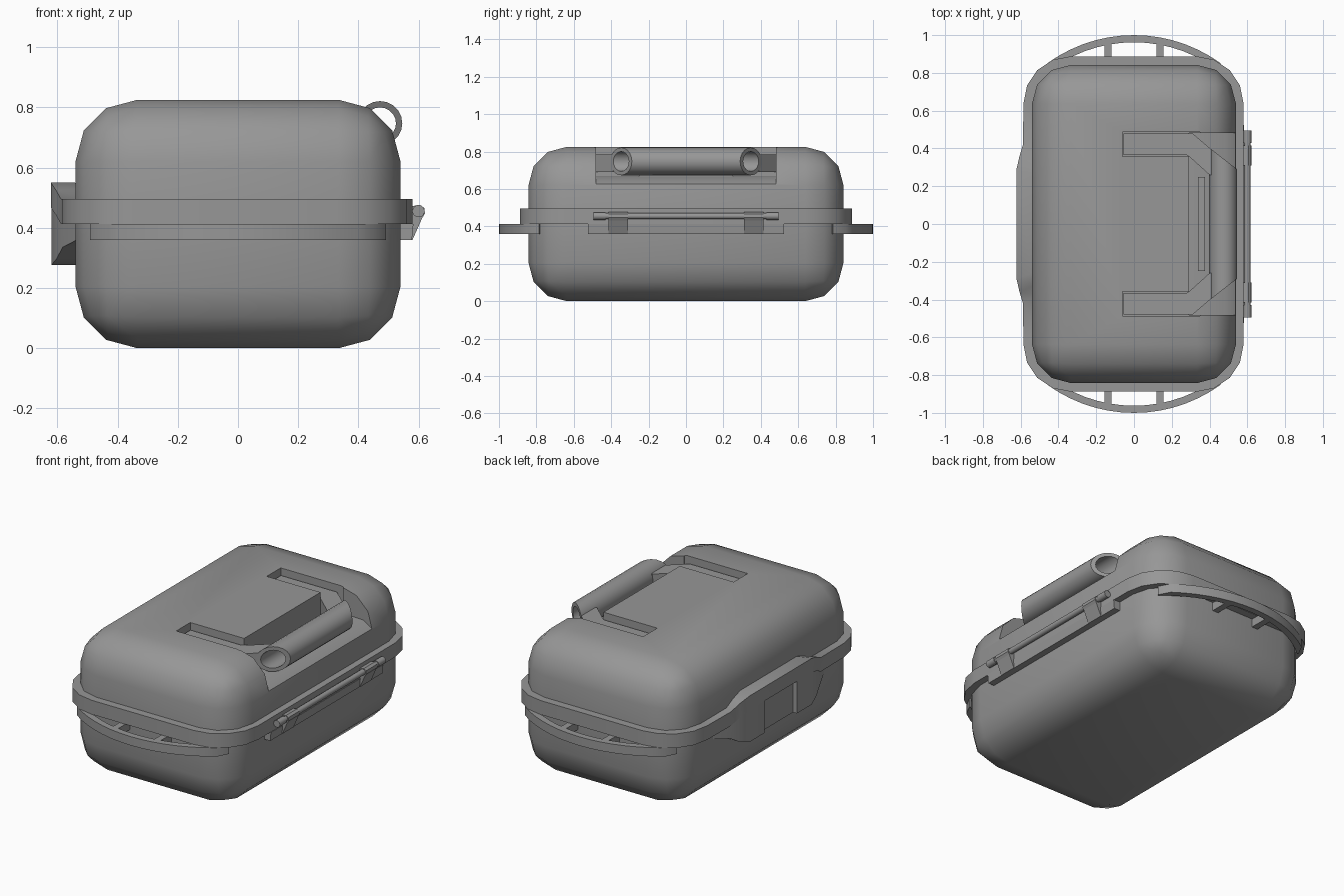
import bpy, bmesh, math

if "Cube" in bpy.data.objects:
    bpy.data.objects.remove(bpy.data.objects["Cube"])

# Dark grey plastic
grey = bpy.data.materials.new("dark_grey")
grey.diffuse_color = (0.31, 0.31, 0.31, 1)
grey.use_nodes = True
grey.node_tree.nodes["Principled BSDF"].inputs["Base Color"].default_value = grey.diffuse_color


def finish(name, bm, smooth=True):
    bmesh.ops.recalc_face_normals(bm, faces=bm.faces[:])
    me = bpy.data.meshes.new(name)
    bm.to_mesh(me)
    bm.free()
    me.materials.append(grey)
    ob = bpy.data.objects.new(name, me)
    bpy.context.collection.objects.link(ob)
    if smooth:
        smooth_obj(ob)
    return ob


def smooth_obj(ob):
    bpy.ops.object.select_all(action='DESELECT')
    ob.select_set(True)
    bpy.context.view_layer.objects.active = ob
    bpy.ops.object.shade_smooth_by_angle(angle=math.radians(40))


def prism(name, pts, axis, a, b):
    """Extrude a 2D profile: axis 'y' takes (x, z) points, axis 'z' takes (x, y)."""
    bm = bmesh.new()
    put = (lambda p, t: (p[0], t, p[1])) if axis == 'y' else (lambda p, t: (p[0], p[1], t))
    lo = [bm.verts.new(put(p, a)) for p in pts]
    hi = [bm.verts.new(put(p, b)) for p in pts]
    n = len(pts)
    bm.faces.new(lo)
    bm.faces.new(hi)
    for i in range(n):
        j = (i + 1) % n
        bm.faces.new((lo[i], lo[j], hi[j], hi[i]))
    return finish(name, bm, False)


def box(name, x0, x1, y0, y1, z0, z1):
    return prism(name, [(x0, y0), (x1, y0), (x1, y1), (x0, y1)], 'z', z0, z1)


def skin(name, rings, closed_path=True):
    """Join equal closed cross-sections along a path."""
    bm = bmesh.new()
    vs = [[bm.verts.new(p) for p in r] for r in rings]
    m, n = len(rings[0]), len(rings)
    for i in range(n if closed_path else n - 1):
        a, b = vs[i], vs[(i + 1) % n]
        for k in range(m):
            l = (k + 1) % m
            bm.faces.new((a[k], a[l], b[l], b[k]))
    if not closed_path:
        bm.faces.new(vs[0])
        bm.faces.new(vs[-1])
    return finish(name, bm)


def circle(cx, cz, r, n):
    return [(cx + r * math.cos(2 * math.pi * i / n), cz + r * math.sin(2 * math.pi * i / n))
            for i in range(n)]


# Rounded case shell with handle recess cut into the lid
case = box("case_shell", -0.54, 0.54, -0.842, 0.842, 0, 0.825)
bev = case.modifiers.new("round", 'BEVEL')
bev.width = 0.205
bev.segments = 3
bev.limit_method = 'NONE'
cutters = [prism("cut_front", [(0.29, 0.67), (0.48, 0.665), (0.54, 0.626), (0.7, 0.522), (0.7, 1), (0.29, 1)],
                 'y', -0.482, 0.482)]
for s in (1, -1):
    cutters.append(box("cut_arm", -0.062, 0.35, *sorted((s * 0.357, s * 0.488)), 0.70, 1))
for c in cutters:
    c.hide_render = True
    mod = case.modifiers.new("recess", 'BOOLEAN')
    mod.object = c
    mod.operation = 'DIFFERENCE'
    mod.solver = 'EXACT'
bpy.context.view_layer.objects.active = case
for m in [m.name for m in case.modifiers]:
    bpy.ops.object.modifier_apply(modifier=m)
for c in cutters:
    bpy.data.objects.remove(c)
smooth_obj(case)

# Lid rim: rounded outline that swells out and up over the latch on the -x side
loop = []
R = 0.25
for cx, cy, a0 in ((0.33, 0.638, 0), (-0.335, 0.638, 90), (-0.335, -0.638, 180), (0.33, -0.638, 270)):
    for k in range(5):
        a = math.radians(a0 + k * 22.5)
        loop.append((cx + R * math.cos(a), cy + R * math.sin(a), 0.412, 0.495))
    if a0 == 90:
        for y, x, lift in ((0.42, -0.588, 0), (0.36, -0.606, 0.032), (0.29, -0.622, 0.055),
                           (-0.29, -0.622, 0.055), (-0.36, -0.606, 0.032), (-0.42, -0.588, 0)):
            loop.append((x, y, 0.412 + lift, 0.495 + lift))
skin("lid_rim", [[(x, y, z0), (x, y, z1), (x * 0.87, y * 0.9, z1), (x * 0.87, y * 0.9, z0)]
                 for x, y, z0, z1 in loop])

# Latch housing below the swelling, with a slightly recessed centre
half = [(0.53, -0.535, 0.36, 0.412), (0.42, -0.583, 0.335, 0.415), (0.36, -0.602, 0.298, 0.446),
        (0.29, -0.62, 0.276, 0.47), (0.15, -0.62, 0.276, 0.47), (0.149, -0.595, 0.276, 0.47)]
stations = half + [(-y, x, a, b) for y, x, a, b in reversed(half)]
skin("latch_housing", [[(x, y, a), (x, y, b), (-0.5, y, b), (-0.5, y, a)]
                       for y, x, a, b in stations], False)

# Curved end handles that taper into the shell, with spokes
for s in (1, -1):
    rings = []
    for k in range(17):
        a = math.radians(-41 + k * 82 / 16)
        outer = 0.75 if k in (0, 16) else 0.78
        rings.append([(r * math.sin(a), s * (0.22 + r * math.cos(a)), z)
                      for r, z in ((outer, 0.36), (outer, 0.412), (0.742, 0.412), (0.742, 0.36))])
    skin("end_handle", rings, False)
    for x in (-0.137, 0.137):
        box("end_handle_spoke", x - 0.019, x + 0.019, *sorted((s * 0.82, s * 0.965)), 0.362, 0.41)

# Hinge: base plate, lugs and pin
prism("hinge_plate", [(0.5, 0.36), (0.578, 0.36), (0.583, 0.412), (0.5, 0.412)], 'y', -0.525, 0.525)
smooth_obj(prism("hinge_pin", circle(0.6, 0.455, 0.017, 10), 'y', -0.48, 0.48))
for s in (1, -1):
    prism("hinge_lug", [(0.54, 0.36), (0.58, 0.36), (0.612, 0.432), (0.621, 0.447), (0.619, 0.466),
                        (0.605, 0.476), (0.58, 0.472), (0.54, 0.43)],
          'y', *sorted((s * 0.31, s * 0.415)))
    smooth_obj(prism("hinge_knuckle", circle(0.6, 0.455, 0.021, 10),
                     'y', *sorted((s * 0.43, s * 0.495))))


# Carry handle: hollow grip with slanted ends, plus bent flat arms
def grip_ring(s, r):
    return [(x, s * (0.29 + (0.545 - x) * 0.78), z) for x, z in circle(0.472, 0.747, r, 20)]


skin("carry_grip", [grip_ring(1, 0.074), grip_ring(-1, 0.074), grip_ring(-1, 0.053), grip_ring(1, 0.053)])
for s in (1, -1):
    plan = [(-0.055, 0.365), (0.28, 0.365), (0.3, 0.35), (0.4, 0.26), (0.415, 0.26),
            (0.415, 0.39), (0.31, 0.48), (-0.055, 0.48)]
    prism("carry_arm", [(x, s * y) for x, y in plan], 'z', 0.69, 0.785)

# Shallow rib on the recess floor
box("recess_rib", 0.34, 0.375, -0.25, 0.25, 0.65, 0.68)
